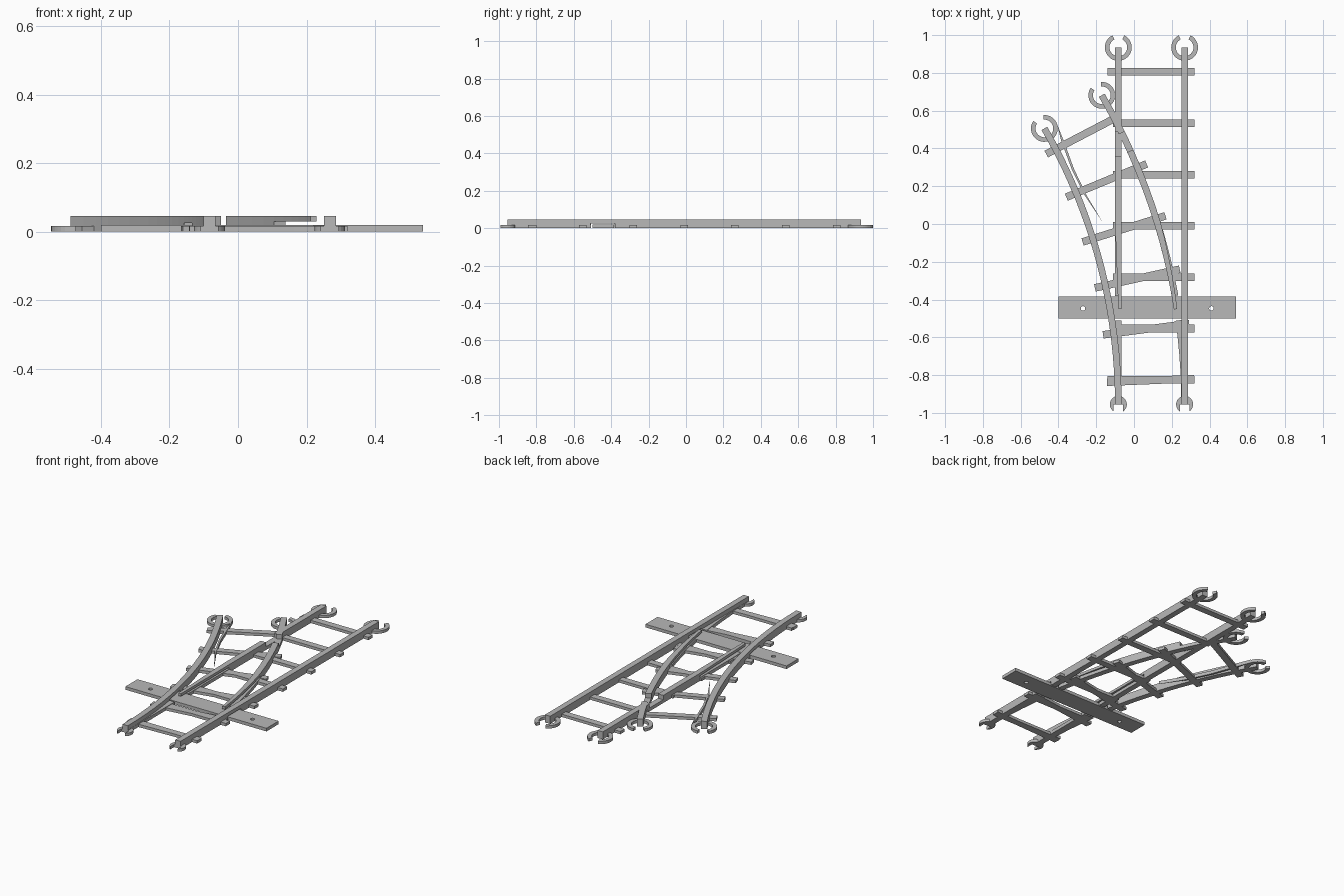
import bpy, bmesh
from math import sin, cos, asin, pi, radians, hypot
from mathutils import Vector

cube = bpy.data.objects.get("Cube")
if cube:
    bpy.data.objects.remove(cube, do_unlink=True)

grey = bpy.data.materials.new("plain_grey")
grey.use_nodes = True
COLOUR = (0.48, 0.48, 0.48, 1)
grey.diffuse_color = COLOUR
grey.node_tree.nodes["Principled BSDF"].inputs["Base Color"].default_value = COLOUR

HALF = 0.0175              # half of a rail's width
TOP, LOW, TIE = 0.046, 0.02, 0.017
START, END = -0.955, 0.935
LEFT_X, RIGHT_X = -0.083, 0.268
CX = -3.005                # centre of the diverging curve is (CX, START)
R_OUT, R_IN = LEFT_X - CX, RIGHT_X - CX
TURN = radians(30)


def prism(name, loops, z0, z1):
    """Extrude an outline, with optional hole loops, from z0 to z1."""
    bm = bmesh.new()
    edges = []
    for loop in loops:
        vs = [bm.verts.new((x, y, z0)) for x, y in loop]
        edges += [bm.edges.new((vs[i - 1], vs[i])) for i in range(len(vs))]
    bmesh.ops.triangle_fill(bm, edges=edges, use_beauty=True, use_dissolve=False)
    ext = bmesh.ops.extrude_face_region(bm, geom=bm.faces[:])
    moved = [g for g in ext["geom"] if isinstance(g, bmesh.types.BMVert)]
    bmesh.ops.translate(bm, verts=moved, vec=(0, 0, z1 - z0))
    bmesh.ops.recalc_face_normals(bm, faces=bm.faces[:])
    mesh = bpy.data.meshes.new(name)
    bm.to_mesh(mesh)
    bm.free()
    mesh.materials.append(grey)
    ob = bpy.data.objects.new(name, mesh)
    bpy.context.collection.objects.link(ob)
    return ob


def rect(x0, x1, y0, y1):
    return [(x0, y0), (x1, y0), (x1, y1), (x0, y1)]


def polar(r, a):
    return (CX + r * cos(a), START + r * sin(a))


def circle(x, y, r, n=16):
    return [(x + r * cos(2 * pi * i / n), y + r * sin(2 * pi * i / n)) for i in range(n)]


def angle_at(r, y):
    return min(TURN, asin((y - START) / r))


def straight_piece(name, x, y0, y1, z0, z1, tip=None):
    outline = rect(x - HALF, x + HALF, y0, y1)
    if tip is not None:
        outline[0] = (x + tip, y0)
    prism(name, [outline], z0, z1)


def curved_piece(name, r, y0, y1, z0, z1, tip=HALF):
    a0, a1 = angle_at(r, y0), angle_at(r, y1)
    n = max(2, int((a1 - a0) / radians(1.5)))
    ts = [i / n for i in range(n + 1)]
    outer = [polar(r + tip + (HALF - tip) * t, a0 + (a1 - a0) * t) for t in ts]
    inner = [polar(r - HALF, a0 + (a1 - a0) * t) for t in ts]
    prism(name, [outer + inner[::-1]], z0, z1)


# Running rails, bridged over the throw bar slot
SLOT0, SLOT1 = -0.51, -0.38
for y0, y1, z0 in ((START, SLOT0, 0), (SLOT0, SLOT1, 0.025), (SLOT1, END, 0)):
    straight_piece("right_stock_rail", RIGHT_X, y0, y1, z0, TOP)
    curved_piece("curved_stock_rail", R_OUT, y0, y1, z0, TOP)

# Inner rails: low bed, raised switch blade, closure rail, crossing gap, end rail
BLADE0, BLADE1 = -0.45, 0.01
for piece, base, gap0, gap1 in ((straight_piece, LEFT_X, 0.36, 0.49),
                                (curved_piece, R_IN, 0.387, 0.483)):
    kind = "straight" if piece is straight_piece else "curved"
    piece(kind + "_blade_bed", base, START, SLOT0, 0, LOW)
    piece(kind + "_slide_bed", base, SLOT1, BLADE1, 0, LOW)
    piece(kind + "_switch_blade", base, BLADE0, BLADE1, 0.03, TOP, tip=0)
    piece(kind + "_closure_rail", base, BLADE1, gap0, 0, TOP)
    piece(kind + "_crossing_gap_bed", base, gap0, gap1, 0, LOW)
    piece(kind + "_end_rail", base, gap1, END, 0, TOP)

# Sleepers of the straight track
for i in range(7):
    y = -0.825 + i * 0.2717
    x0 = -0.14 if i in (0, 6) else -0.11
    prism("straight_sleeper", [rect(x0, 0.32, y - 0.02, y + 0.02)], 0, TIE)

# Sleepers of the diverging track, fanned around the curve centre
for i in range(6):
    a = radians(2.35 + 5.04 * i)
    along, side = Vector((cos(a), sin(a))), Vector((-sin(a), cos(a))) * 0.02
    c = Vector((CX, START))
    p, q = c + along * 2.865, c + along * (3.325 if i < 5 else 3.27)
    prism("fanned_sleeper", [[tuple(v) for v in (p - side, q - side, q + side, p + side)]], 0, TIE)

# Throw bar with a pin hole at each end
prism("throw_bar", [rect(-0.4, 0.54, -0.5, -0.385),
                    circle(-0.27, -0.447, 0.012), circle(0.41, -0.447, 0.012)], 0, 0.019)

# Open socket rings at the far ends
for (x, y), turn in (((LEFT_X, END), 0), ((RIGHT_X, END), 0),
                     (polar(R_OUT, TURN), TURN), (polar(R_IN, TURN), TURN)):
    n, mouth = 28, radians(26)
    angles = [pi / 2 + turn + mouth + (2 * pi - 2 * mouth) * i / n for i in range(n + 1)]
    ring = [(x + 0.071 * cos(a), y + 0.071 * sin(a)) for a in angles]
    ring += [(x + 0.047 * cos(a), y + 0.047 * sin(a)) for a in reversed(angles)]
    prism("socket_ring", [ring], 0, TIE)

# Notched clips at the near ends
for x in (LEFT_X, RIGHT_X):
    r, w = 0.045, 0.025
    a0 = -asin((r * r - w * w) ** 0.5 / r)
    clip = [(x + r * cos(a0 + (pi - 2 * a0) * i / 24),
             START + r * sin(a0 + (pi - 2 * a0) * i / 24)) for i in range(25)]
    prism("end_clip", [clip + [(x - w, START), (x + w, START)]], 0, TIE)

# Thin sliver of guard rail beside the curved stock rail
prism("guard_sliver", [[(-0.408, 0.53), (-0.385, 0.44), (-0.33, 0.29), (-0.26, 0.15),
                        (-0.17, 0.016), (-0.25, 0.15), (-0.317, 0.29), (-0.372, 0.44)]], 0, LOW)
